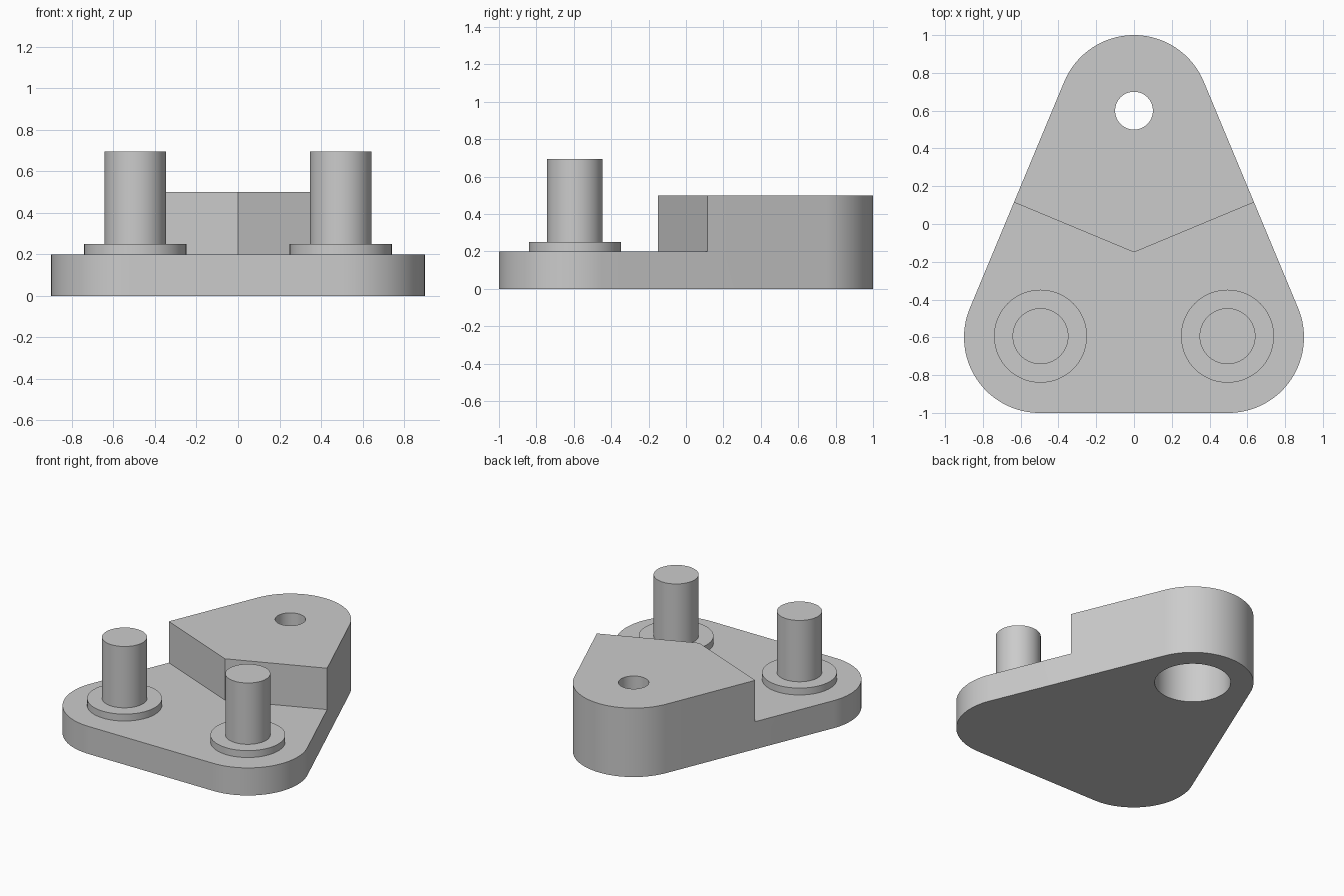
import bpy
import bmesh
from math import sin, cos, pi, atan2, radians
from mathutils import Vector

cube = bpy.data.objects.get("Cube")
if cube:
    bpy.data.objects.remove(cube, do_unlink=True)

SEGMENTS = 96
CORNER_RADIUS = 0.4
EYE_Y = 0.6
FOOT_X = 0.5

grey = bpy.data.materials.new("plain_grey")
grey.use_nodes = True
grey.diffuse_color = (0.6, 0.6, 0.6, 1)
grey.node_tree.nodes["Principled BSDF"].inputs["Base Color"].default_value = (0.6, 0.6, 0.6, 1)


def arc(cx, cy, radius, start, end, steps):
    """Points along an arc, ends included."""
    angles = [start + (end - start) * i / steps for i in range(steps + 1)]
    return [(cx + radius * cos(a), cy + radius * sin(a)) for a in angles]


def circle(cx, cy, radius):
    return arc(cx, cy, radius, 0, 2 * pi, SEGMENTS)[:-1]


def prism(name, outline, bottom, top):
    """Extrude a counter-clockwise outline from bottom to top."""
    bm = bmesh.new()
    face = bm.faces.new([bm.verts.new((x, y, bottom)) for x, y in outline])
    raised = bmesh.ops.extrude_face_region(bm, geom=[face])["geom"]
    verts = [v for v in raised if isinstance(v, bmesh.types.BMVert)]
    bmesh.ops.translate(bm, verts=verts, vec=Vector((0, 0, top - bottom)))
    bmesh.ops.recalc_face_normals(bm, faces=bm.faces[:])
    mesh = bpy.data.meshes.new(name)
    bm.to_mesh(mesh)
    bm.free()
    mesh.materials.append(grey)
    obj = bpy.data.objects.new(name, mesh)
    bpy.context.collection.objects.link(obj)
    return obj


def activate(obj):
    bpy.ops.object.select_all(action='DESELECT')
    obj.select_set(True)
    bpy.context.view_layer.objects.active = obj


def cut(obj, cutter):
    """Subtract the cutter, then discard it."""
    cutter.hide_render = True
    mod = obj.modifiers.new("cut", 'BOOLEAN')
    mod.operation = 'DIFFERENCE'
    mod.solver = 'EXACT'
    mod.object = cutter
    activate(obj)
    bpy.ops.object.modifier_apply(modifier=mod.name)
    bpy.data.objects.remove(cutter, do_unlink=True)


def smooth(obj):
    activate(obj)
    bpy.ops.object.shade_smooth_by_angle(angle=radians(30))


# Rounded triangular body: tangent lines joining three equal corner arcs
tilt = atan2(FOOT_X, 2 * EYE_Y)
outline = (arc(FOOT_X, -EYE_Y, CORNER_RADIUS, -pi / 2, tilt, 32)
           + arc(0, EYE_Y, CORNER_RADIUS, tilt, pi - tilt, 40)
           + arc(-FOOT_X, -EYE_Y, CORNER_RADIUS, pi - tilt, 1.5 * pi, 32))
body = prism("bracket_body", outline, 0, 0.5)

# Lowered front deck ending in a V-shaped step
slope = FOOT_X / (2 * EYE_Y)
step_y = -0.15
wing_y = step_y + 1.2 * slope
notch = [(-1.2, -1.2), (1.2, -1.2), (1.2, wing_y), (0, step_y), (-1.2, wing_y)]
cut(body, prism("notch_cutter", notch, 0.2, 0.8))

# Narrow through hole with a wide recess from below
cut(body, prism("recess_cutter", circle(0, EYE_Y, 0.25), -0.2, 0.4))
cut(body, prism("hole_cutter", circle(0, EYE_Y, 0.1), 0.3, 0.8))
smooth(body)

# Pins standing on collars
for side, sign in (("left", 1), ("right", -1)):
    x, y = sign * 0.495, -0.594
    smooth(prism(side + "_collar", circle(x, y, 0.246), 0.2, 0.25))
    smooth(prism(side + "_pin", circle(x, y, 0.148), 0.25, 0.695))
